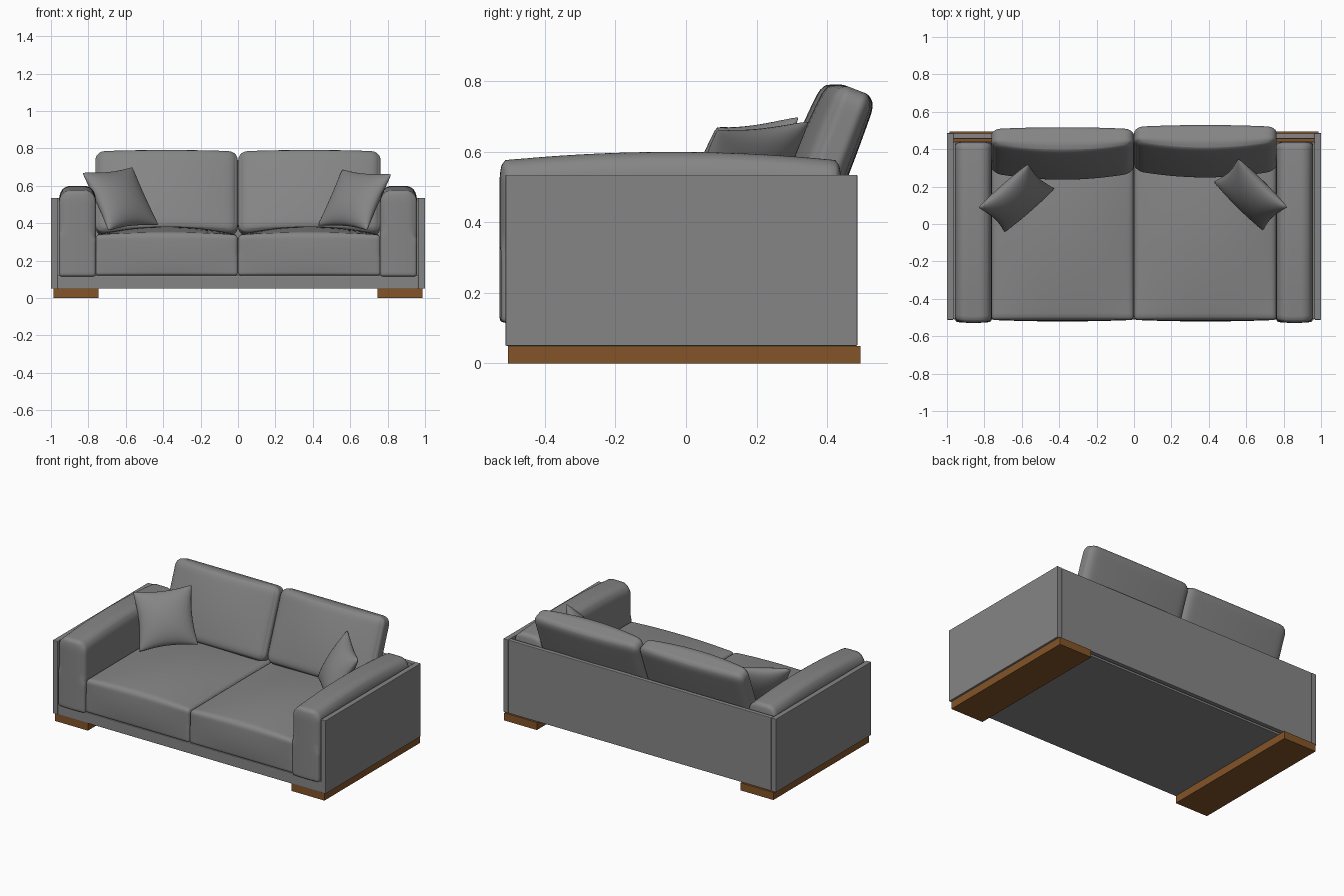
import bpy, bmesh, math
from mathutils import Vector, Matrix

if "Cube" in bpy.data.objects:
    bpy.data.objects.remove(bpy.data.objects["Cube"])


def material(name, color):
    m = bpy.data.materials.new(name)
    m.diffuse_color = (*color, 1)
    m.use_nodes = True
    m.node_tree.nodes["Principled BSDF"].inputs["Base Color"].default_value = m.diffuse_color
    return m


wood = material("wood", (0.227, 0.09, 0.021))
fabric = material("fabric", (0.235, 0.235, 0.235))


def finish(name, bm, smooth=True, mat=fabric):
    bmesh.ops.recalc_face_normals(bm, faces=bm.faces)
    me = bpy.data.meshes.new(name)
    bm.to_mesh(me)
    bm.free()
    for p in me.polygons:
        p.use_smooth = smooth
    ob = bpy.data.objects.new(name, me)
    bpy.context.collection.objects.link(ob)
    me.materials.append(mat)
    return ob


def box(name, lo, hi, bevel=0.0, mat=fabric):
    lo, hi = Vector(lo), Vector(hi)
    bm = bmesh.new()
    bmesh.ops.create_cube(bm, size=1)
    for v in bm.verts:
        v.co = (lo + hi) / 2 + v.co * (hi - lo)
    if bevel:
        bmesh.ops.bevel(bm, geom=bm.edges[:], offset=bevel, segments=2,
                        profile=0.5, affect='EDGES')
    return finish(name, bm, False, mat)


def cushion(name, lo, hi, radius, bulge, matrix=None, low_radius=None):
    """Rounded box; bulge(u, v, w) gives an extra offset for each surface point."""
    lo, hi = Vector(lo), Vector(hi)
    mid, half = (lo + hi) / 2, (hi - lo) / 2
    bm = bmesh.new()
    bmesh.ops.create_cube(bm, size=2)
    bmesh.ops.subdivide_edges(bm, edges=bm.edges[:], cuts=23, use_grid_fill=True)
    for vert in bm.verts:
        u = Vector([math.sin(c * math.pi / 2) for c in vert.co])
        r = low_radius if low_radius and u.z < 0 else radius
        core, d = Vector(), Vector()
        for i in range(3):
            p, lim = u[i] * half[i], half[i] - r[i]
            core[i] = max(-lim, min(lim, p))
            d[i] = (p - core[i]) / r[i]
        d.normalize()
        p = core + Vector([d[i] * r[i] for i in range(3)])
        vert.co = mid + p + Vector(bulge(*u))
    if matrix:
        bm.transform(matrix)
    return finish(name, bm)


def pillow(name, a, b, c, d, thick=0.068, pinch=0.11):
    """Throw pillow spanning four corners, pinched between the corners."""
    a, b, c, d = map(Vector, (a, b, c, d))
    centre = (a + b + c + d) / 4
    ax, ay = (b + c - a - d) / 4, (a + b - c - d) / 4
    n = ax.cross(ay).normalized()
    bm = bmesh.new()
    for side in (1, -1):
        res = bmesh.ops.create_grid(bm, x_segments=24, y_segments=24, size=1)
        for vert in res['verts']:
            u, v = [math.sin(t * math.pi / 2) for t in vert.co[:2]]
            fill = max(0.0, (1 - u * u) * (1 - v * v))
            blunt = 1 - 0.03 * (u * v) ** 8
            vert.co = (centre + ax * u * blunt * (1 - pinch * (1 - v * v))
                       + ay * v * blunt * (1 - pinch * (1 - u * u))
                       + n * side * thick * fill ** 0.5)
    bmesh.ops.remove_doubles(bm, verts=bm.verts[:], dist=0.0005)
    return finish(name, bm)


# Frame: base and back panel
box("base", (-0.965, -0.51, 0.05), (0.965, 0.44, 0.12), 0.004)
box("back_panel", (-0.965, 0.455, 0.05), (0.965, 0.485, 0.535), 0.004)


def arm_bulge(u, v, w):
    return (0, -0.006 * (1 - u * u) * (v < -0.9), 0.025 * (1 - v * v) * max(w, 0))


def seat_bulge(u, v, w):
    crown = (1 - u * u) * (1 - 0.75 * v * v)
    return (0, 0.008 * v * (1 - u * u) * (1 - w * w), 0.045 * crown * max(w, 0))


def back_bulge(u, v, w):
    k = (1 - u * u) * (1 - 0.3 * w * w)
    return (0, k * (0.05 * v if v < 0 else 0.014 * v), 0)


for s, side in ((-1, "left"), (1, "right")):
    def span(x0, x1):
        return sorted((s * x0, s * x1))

    # Skid feet and side panels
    x0, x1 = span(0.747, 0.987)
    box("foot_" + side, (x0, -0.505, 0), (x1, 0.495, 0.05), mat=wood)
    x0, x1 = span(0.965, 1.0)
    box("side_panel_" + side, (x0, -0.512, 0.05), (x1, 0.486, 0.535), 0.003)

    # Padded arms
    x0, x1 = span(0.76, 0.957)
    cushion("arm_" + side, (x0, -0.523, 0.115), (x1, 0.44, 0.575),
            (0.065, 0.015, 0.065), arm_bulge, low_radius=(0.015, 0.015, 0.015))

    # Seat cushions
    x0, x1 = span(0.001, 0.762)
    cushion("seat_cushion_" + side, (x0, -0.513, 0.12), (x1, 0.44, 0.338),
            (0.02, 0.02, 0.025), seat_bulge, low_radius=(0.015, 0.015, 0.015))

    # Leaning back cushions
    m = (Matrix.Translation((s * 0.382, 0.396 + 0.006 * s, 0.558))
         @ Matrix.Rotation(math.radians(-21), 4, 'X'))
    cushion("back_cushion_" + side, (-0.381, -0.05, -0.233), (0.381, 0.05, 0.233),
            (0.05, 0.03, 0.05), back_bulge, m)

# Throw pillows
pillow("throw_pillow_left", (-0.84, 0.095, 0.665), (-0.56, 0.315, 0.71),
       (-0.425, 0.20, 0.38), (-0.69, -0.055, 0.365))
pillow("throw_pillow_right", (0.555, 0.345, 0.695), (0.825, 0.095, 0.66),
       (0.69, -0.045, 0.365), (0.425, 0.235, 0.38))
